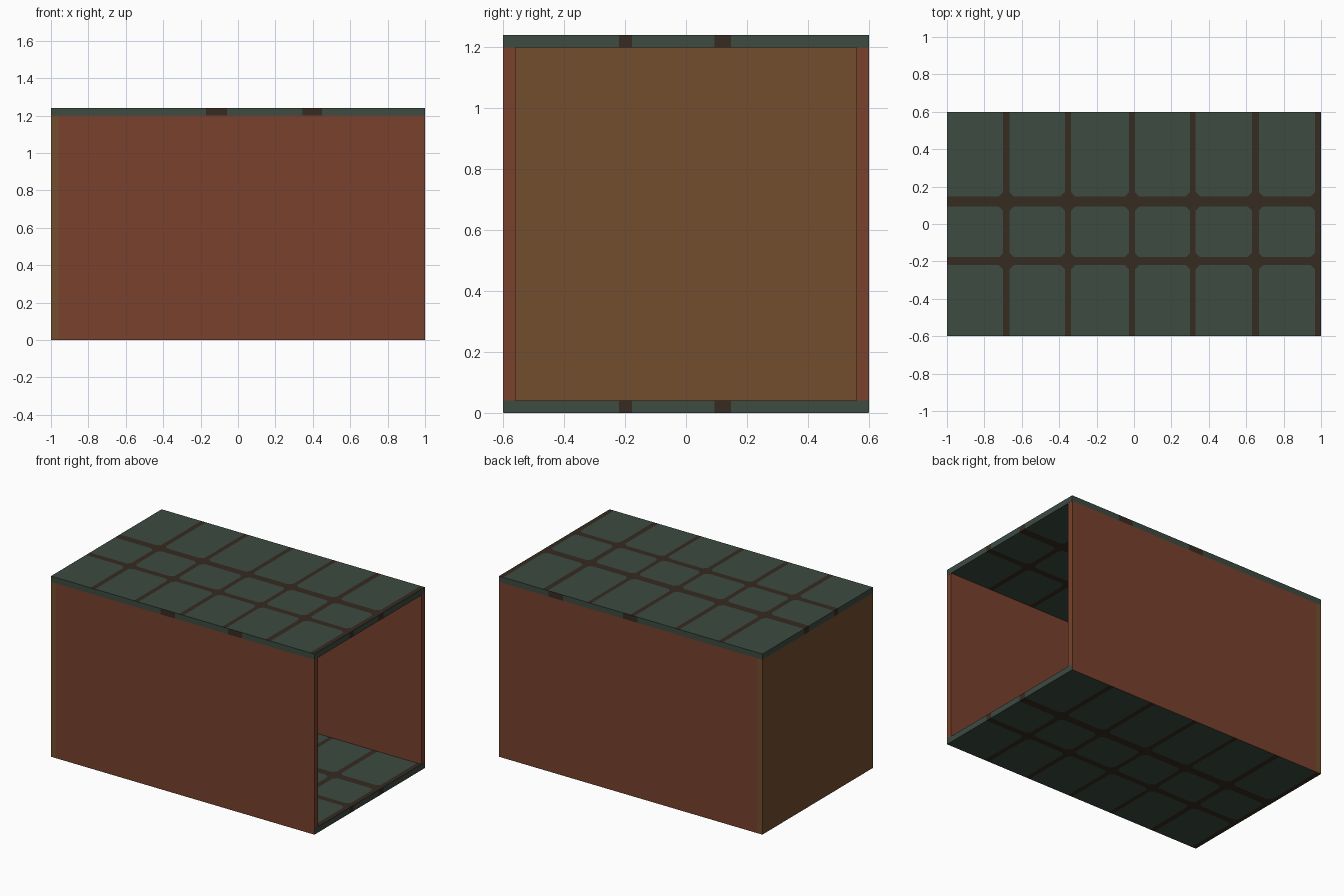
import bpy
import bmesh
from mathutils import Vector

if "Cube" in bpy.data.objects:
    bpy.data.objects.remove(bpy.data.objects["Cube"])


def mat(name, rgb):
    m = bpy.data.materials.new(name)
    m.diffuse_color = (*rgb, 1)
    m.use_nodes = True
    m.node_tree.nodes["Principled BSDF"].inputs["Base Color"].default_value = m.diffuse_color
    return m


GREEN = mat("green tile", (0.045, 0.07, 0.053))
SEAM = mat("dark seam", (0.037, 0.024, 0.015))
RED = mat("red wall", (0.188, 0.053, 0.026))
BROWN = mat("brown wall", (0.171, 0.076, 0.026))

# seam bands on the slab faces (low, high)
X_SEAMS = [(-.70, -.665), (-.37, -.337), (-.027, .005), (.30, .33), (.63, .667), (.967, 1)]
Y_SEAMS = [(-.22, -.177), (.093, .148)]
FRONT_SEAMS = [(-.17, -.06), (.345, .45)]
BACK_SEAMS = [(-.05, .06), (.515, .625)]
R = 0.022  # corner cut of the tiles


def finish(bm, name, mats):
    me = bpy.data.meshes.new(name)
    bm.to_mesh(me)
    bm.free()
    for m in mats:
        me.materials.append(m)
    ob = bpy.data.objects.new(name, me)
    bpy.context.collection.objects.link(ob)
    return ob


def box(name, lo, hi, m):
    bm = bmesh.new()
    bmesh.ops.create_cube(bm, size=1)
    for v in bm.verts:
        v.co = [(a + b) / 2 + c * (b - a) for a, b, c in zip(lo, hi, v.co)]
    return finish(bm, name, [m])


def strips(lo, hi, seams):
    """Cut a span into (start, end, kind): 's' seam, 't' tile, -1/+1 tile rim with seam below/above."""
    out, pos, after = [], lo, False
    for a, b in seams + [(hi, hi)]:
        if a > pos:
            before = a < hi
            p, q = pos + R * after, a - R * before
            if after:
                out.append((pos, p, -1))
            out.append((p, q, 't'))
            if before:
                out.append((q, a, 1))
        if b > a:
            out.append((a, b, 's'))
        pos, after = b, True
    return out


def tiled(bm, place, us, vs, flip):
    """Add a face grid; seam cells are dark and tile corners are cut diagonally."""
    def face(pts, dark):
        f = bm.faces.new([bm.verts.new(place(*p)) for p in (pts[::-1] if flip else pts)])
        f.material_index = int(dark)

    for u0, u1, ku in us:
        for v0, v1, kv in vs:
            q = [(u0, v0), (u1, v0), (u1, v1), (u0, v1)]
            if ku in (-1, 1) and kv in (-1, 1):
                k = {(-1, -1): 0, (1, -1): 1, (1, 1): 2, (-1, 1): 3}[ku, kv]
                face([q[k - 1], q[k], q[(k + 1) % 4]], True)
                face([q[(k + 1) % 4], q[(k + 2) % 4], q[k - 1]], False)
            else:
                face(q, ku == 's' or kv == 's')


def slab(name, z0, z1, inset):
    """Tiled slab; inset keeps its sides just behind the walls."""
    x0, x1, y0, y1 = -1 + inset, 1, -.6 + inset, .6 - inset
    mirrored = [(max(-b, x0), -a) for a, b in reversed(X_SEAMS)]
    ys, zs = strips(y0, y1, Y_SEAMS), [(z0, z1, 't')]
    bm = bmesh.new()
    tiled(bm, lambda u, v: Vector((u, v, z1)), strips(x0, x1, X_SEAMS), ys, False)
    tiled(bm, lambda u, v: Vector((u, v, z0)), strips(x0, x1, mirrored), ys, True)
    tiled(bm, lambda u, v: Vector((u, y0, v)), strips(x0, x1, FRONT_SEAMS), zs, False)
    tiled(bm, lambda u, v: Vector((u, y1, v)), strips(x0, x1, BACK_SEAMS), zs, True)
    tiled(bm, lambda u, v: Vector((x1, u, v)), ys, zs, False)
    tiled(bm, lambda u, v: Vector((x0, u, v)), ys, zs, True)
    bmesh.ops.remove_doubles(bm, verts=bm.verts, dist=1e-5)
    return finish(bm, name, [GREEN, SEAM])


E = 0.0006
slab("floor", 0, .04, E)
slab("ceiling", 1.2, 1.24, 0)

# walls; the right end stays open
box("end_wall", (-1, -.6, E), (-.96, .6, 1.2), BROWN)
for name, a, b in (("front_wall", -.6, -.56), ("back_wall", .56, .6)):
    box(name, (-.96, a, E), (1 - E, b, 1.2), RED)
